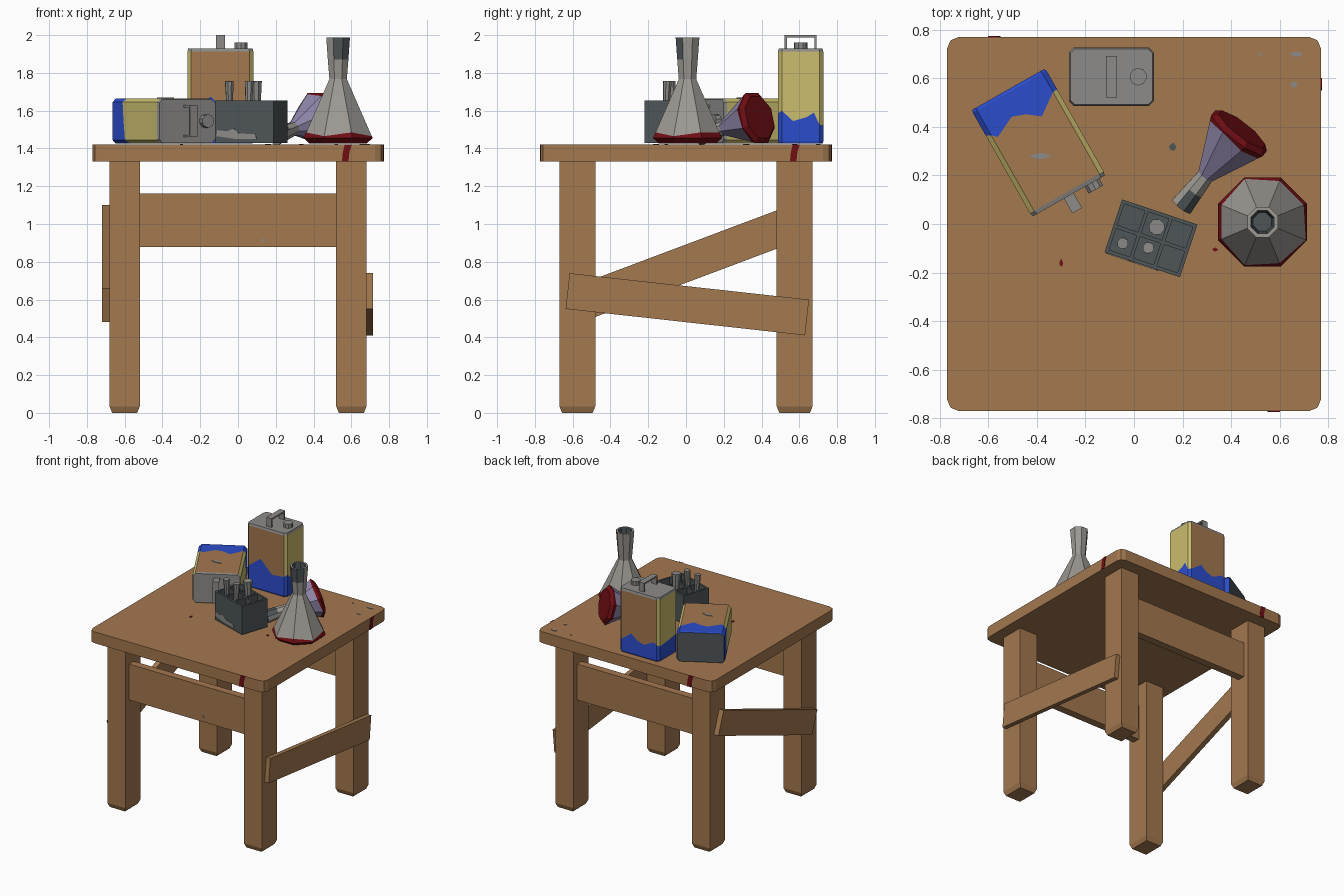
import bpy, bmesh, math
from mathutils import Matrix, Vector

if "Cube" in bpy.data.objects:
    bpy.data.objects.remove(bpy.data.objects["Cube"])

def material(name, r, g, b):
    m = bpy.data.materials.new(name)
    lin = [((c / 255 + 0.055) / 1.055) ** 2.4 for c in (r, g, b)]
    m.diffuse_color = (*lin, 1)
    m.use_nodes = True
    m.node_tree.nodes["Principled BSDF"].inputs["Base Color"].default_value = m.diffuse_color
    return m

WOOD = material("brown wood", 163, 120, 79)
BLUE = material("blue paint", 43, 77, 203)
YELLOW = material("yellow tin", 203, 189, 110)
GREY = material("grey metal", 140, 139, 136)
DARK = material("dark slate", 78, 85, 88)
RED = material("dark red", 112, 14, 20)
LILAC = material("lilac glass", 146, 136, 172)
CLAY = material("warm grey", 156, 153, 147)
Rx, Rz, T = (lambda a: Matrix.Rotation(a, 4, 'X')), (lambda a: Matrix.Rotation(a, 4, 'Z')), Matrix.Translation
TOP = 1.42

def finish(name, bm, mats, matrix=Matrix()):
    bmesh.ops.recalc_face_normals(bm, faces=bm.faces)
    me = bpy.data.meshes.new(name)
    bm.to_mesh(me)
    bm.free()
    for m in mats:
        me.materials.append(m)
    ob = bpy.data.objects.new(name, me)
    ob.matrix_world = matrix
    bpy.context.collection.objects.link(ob)
    return ob

def boxes(name, items, mat, matrix=Matrix()):
    """items: list of (centre, size)"""
    bm = bmesh.new()
    for c, s in items:
        bmesh.ops.create_cube(bm, size=1, matrix=T(c) @ Matrix.Diagonal((*s, 1)))
    return finish(name, bm, [mat], matrix)

def loft(name, rings, mats, rule, matrix=Matrix()):
    """Skin closed rings of points; rule(level, i, normal) gives the material index."""
    bm = bmesh.new()
    vs = [[bm.verts.new(p) for p in r] for r in rings]
    n = len(vs[0])
    made = [(bm.faces.new(vs[0]), -1, 0), (bm.faces.new(vs[-1]), len(rings) - 1, 0)]
    for k in range(len(vs) - 1):
        for i in range(n):
            j = (i + 1) % n
            made.append((bm.faces.new((vs[k][i], vs[k][j], vs[k + 1][j], vs[k + 1][i])), k, i))
    bmesh.ops.recalc_face_normals(bm, faces=bm.faces)
    for f, k, i in made:
        f.normal_update()
        f.material_index = rule(k, i, f.normal)
    return finish(name, bm, mats, matrix)

def plate(name, pts, mat, matrix, t=0.004):
    rings = [[(x, y, z) for x, y in pts] for z in (-0.002, t)]
    return loft(name, rings, [mat], lambda *a: 0, matrix)

# ---- table top with rounded corners
h, c = 0.77, 0.045
outline = []
for q in range(4):
    for s in range(3):
        a = math.radians(90 * q + 45 * s)
        sx, sy = (1, -1, -1, 1)[q], (1, 1, -1, -1)[q]
        outline.append((sx * (h - c) + c * math.cos(a), sy * (h - c) + c * math.sin(a)))
loft("table_top", [[(x, y, z) for x, y in outline] for z in (1.33, TOP)], [WOOD], lambda *a: 0)

# ---- legs with a small chamfer at the foot
for sx, ns in ((-1, "left"), (1, "right")):
    for sy, nt in ((-1, "front"), (1, "back")):
        rings = []
        for z, inset in ((0, 0.014), (0.035, 0), (1.335, 0)):
            a, b = 0.08 - inset, 0.095 - inset
            rings.append([(sx * 0.6 + i * a, sy * 0.575 + j * b, z)
                          for i, j in ((-1, -1), (1, -1), (1, 1), (-1, 1))])
        loft(f"{nt}_{ns}_leg", rings, [WOOD], lambda *a: 0)

# ---- rails front and back, slanted braces on the sides
for sy, nt in ((-1, "front"), (1, "back")):
    boxes(nt + "_rail", [((0, sy * 0.595, 1.02), (1.05, 0.06, 0.285))], WOOD)
boxes("right_brace", [((0, 0, 0), (0.036, 1.275, 0.19))], WOOD, T((0.698, 0.007, 0.575)) @ Rx(math.radians(-6.3)))
boxes("left_brace", [((0, 0, 0), (0.04, 1.257, 0.19))], WOOD, T((-0.70, 0, 0.79)) @ Rx(math.radians(20.6)))

# ---- red drips on three table edges
for k, side in enumerate(("front", "right", "back")):
    plate(side + "_edge_drip", [(0.55, 1.33), (0.585, 1.33), (0.59, 1.38), (0.602, 1.421), (0.565, 1.421), (0.555, 1.38)],
          RED, Rz(k * math.pi / 2) @ T((0, -0.77, 0)) @ Rx(math.pi / 2))

# ---- paint tins: (x, y, height of the blue edge) around the body
WALL = [(-.155, -.12, .17), (-.05, -.12, .25), (.05, -.12, .15), (.155, -.12, .16),
        (.175, -.10, .175), (.175, -.04, .12), (.175, .03, .14), (.175, .07, .165), (.175, .10, .10),
        (.155, .12, .10), (.065, .12, .165), (.013, .12, .125), (-.044, .12, .105), (-.134, .12, .149), (-.155, .12, .13),
        (-.175, .10, .12), (-.175, .0, .13), (-.175, -.10, .145)]

def tin(name, matrix):
    rings = [[(x * .97, y * .96, 0) for x, y, _ in WALL], [(x, y, .012) for x, y, _ in WALL], list(WALL),
             [(x, y, .488) for x, y, _ in WALL], [(x * .97, y * .96, .505) for x, y, _ in WALL]]

    def rule(k, i, n):
        if k == -1:
            return 4
        if k < 2:
            return 0
        if k > 2:
            return 3
        return 1 if abs(n.x) > 0.4 else 2
    loft(name, rings, [BLUE, YELLOW, WOOD, GREY, DARK], rule, matrix)
    boxes(name + "_handle", [((0, -.079, .535), (.046, .012, .07)), ((0, .079, .535), (.046, .012, .07)),
                             ((0, 0, .569), (.046, .17, .012))], GREY, matrix)
    bm = bmesh.new()
    bmesh.ops.create_cone(bm, cap_ends=True, segments=10, radius1=.036, radius2=.036, depth=.04, matrix=T((.11, 0, .517)))
    finish(name + "_cap", bm, [GREY], matrix)

tin("standing_tin", T((-.093, .607, 1.425)))
t, w = Vector((.494, -.87, 0)).normalized(), Vector((.87, .494, 0)).normalized()
tin("lying_tin", T((-.518, .555, 1.545)) @ Matrix((w, (0, 0, 1), t)).transposed().to_4x4())

# ---- eight sided flasks with hollow necks
PROFILE = [(.165, 0), (.198, .028), (.187, .05), (.05, .34), (.059, .445), (.068, .56), (.052, .56), (.04, .36)]

def flask(name, body, dark_sides, matrix):
    rings = []
    for k, (r, z) in enumerate(PROFILE):
        ring = []
        for i in range(8):
            a = math.radians(45 * i - 22.5)
            d = (.008 if i % 3 else -.012) if k == 2 else 0    # uneven edge of the red base
            rr = r - d * .47
            ring.append((rr * math.cos(a), rr * math.sin(a), z + d))
        rings.append(ring)

    def rule(k, i, n):
        if k < 2:
            return 0
        if k == 2:
            return 1
        if k > 5 or (k == 4 and i in dark_sides):
            return 3
        return 2
    loft(name, rings, [RED, body, CLAY, DARK], rule, matrix)

flask("standing_flask", CLAY, (6, 7), T((.53, .008, 1.427)))
axis = Vector((-.235, -.30, -.095))
flask("lying_flask", LILAC, (1, 2), T((.445, .39, 1.566)) @ axis.to_track_quat('Z', 'Y').to_matrix().to_4x4()
      @ Matrix.Scale(.74, 4))

# ---- brush holder with six cells
HOLD = T((.07, -.059, 1.43)) @ Rz(math.radians(-18.4))
parts = [((0, 0, .06), (.32, .222, .12))]
parts += [((-.156 + .104 * k, 0, .1125), (.015, .229, .225)) for k in range(4)]
parts += [((0, .107 * k, .1125), (.327, .015, .225)) for k in (-1, 0, 1)]
boxes("brush_holder", parts, DARK, HOLD)
plate("holder_smear", [(-.155, .035), (-.05, .02), (.07, .02), (.06, .045), (-.03, .05), (-.06, .075), (-.1, .06), (-.15, .07)],
      GREY, HOLD @ T((0, -.1145, 0)) @ Rx(math.pi / 2))

# ---- brushes flaring towards the top
for k, (x, y, r, lean) in enumerate(((-.104, -.05, .024, .06), (.002, -.046, .024, -.05), (.008, .056, .034, .04))):
    bm = bmesh.new()
    bmesh.ops.create_cone(bm, cap_ends=True, segments=8, radius1=r * .6, radius2=r, depth=.21)
    finish(f"brush_{k + 1}", bm, [GREY], HOLD @ T((x, y, .222)) @ Rx(lean))

# ---- small paint splats
SPLAT = [(1, 0), (.5, .5), (.2, 1), (-.5, .6), (-1, .1), (-.6, -.7), (.1, -.9), (.7, -.5)]
for k, (x, y, z, sx, sy, m) in enumerate((
        (.67, .70, TOP, .028, .012, GREY), (.66, .575, TOP, .016, .014, GREY), (.52, .70, TOP, .01, .006, GREY),
        (.16, .318, TOP, .016, .018, DARK), (-.30, -.16, TOP, .008, .017, RED), (.335, -.105, TOP, .012, .009, RED),
        (-.385, .28, 1.665, .045, .014, GREY))):
    plate(f"paint_splat_{k + 1}", [(px * sx, py * sy) for px, py in SPLAT], m, T((x, y, z)))
plate("rail_splat", [(px * .009, py * .009) for px, py in SPLAT], GREY, T((.13, -.625, .915)) @ Rx(math.pi / 2))
